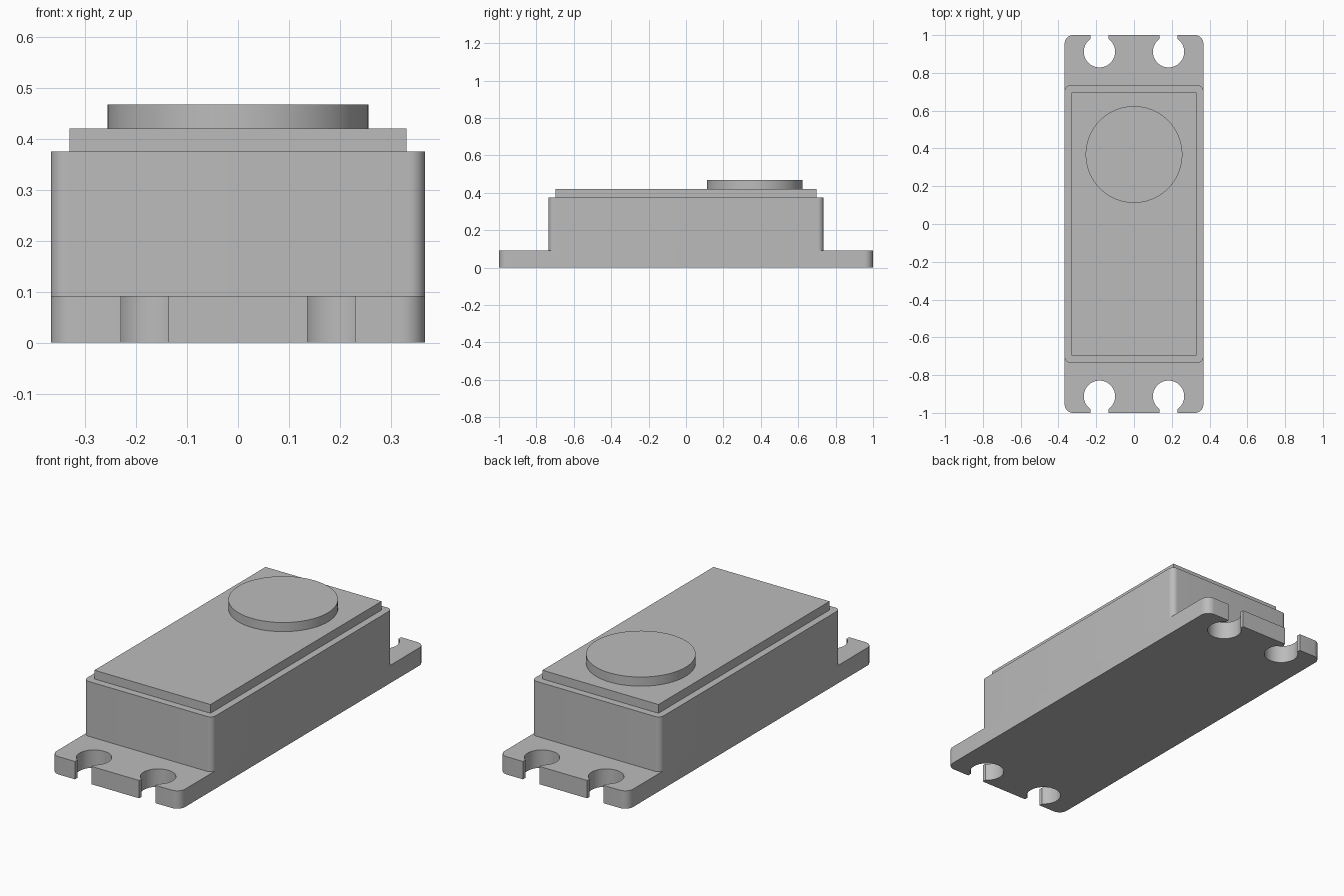
import bpy
import bmesh
from math import cos, sin, pi, asin, radians
from mathutils import Vector

cube = bpy.data.objects.get("Cube")
if cube:
    bpy.data.objects.remove(cube, do_unlink=True)

# One grey plastic for the whole housing
GREY = (0.5, 0.5, 0.5, 1)
plastic = bpy.data.materials.new("grey plastic")
plastic.use_nodes = True
plastic.diffuse_color = GREY
plastic.node_tree.nodes["Principled BSDF"].inputs["Base Color"].default_value = GREY


def arc(cx, cy, r, start, end, steps):
    """Points along an arc from start to end angle."""
    angles = [start + (end - start) * i / steps for i in range(steps + 1)]
    return [Vector((cx + r * cos(a), cy + r * sin(a))) for a in angles]


def rounded_quarter(hx, hy, r):
    """Corner arc in the +x +y quadrant, running counter-clockwise."""
    return arc(hx - r, hy - r, r, 0, pi / 2, 10)


def mirror_outline(quarter):
    """Complete a counter-clockwise outline from its +x +y quarter."""
    half = quarter + [Vector((-p.x, p.y)) for p in reversed(quarter)]
    return half + [-p for p in half]


def extrude(name, outline, z0, z1):
    """Solid prism with a flat top and smooth curved walls."""
    bm = bmesh.new()
    face = bm.faces.new([bm.verts.new((p.x, p.y, z0)) for p in outline])
    ext = bmesh.ops.extrude_face_region(bm, geom=[face], use_keep_orig=True)
    top = [g for g in ext["geom"] if isinstance(g, bmesh.types.BMVert)]
    bmesh.ops.translate(bm, verts=top, vec=(0, 0, z1 - z0))
    bmesh.ops.recalc_face_normals(bm, faces=bm.faces)
    mesh = bpy.data.meshes.new(name)
    bm.to_mesh(mesh)
    bm.free()
    mesh.materials.append(plastic)
    obj = bpy.data.objects.new(name, mesh)
    bpy.context.collection.objects.link(obj)
    bpy.ops.object.select_all(action="DESELECT")
    obj.select_set(True)
    bpy.context.view_layer.objects.active = obj
    bpy.ops.object.shade_smooth_by_angle(angle=radians(30))
    return obj


# Heights of the stacked parts
FLANGE_TOP, BODY_TOP, LID_TOP, BOSS_TOP = 0.092, 0.375, 0.42, 0.467
HALF_WIDTH = 0.367

# Mounting flange: keyhole screw slots open through both ends
slot_x, hole_y, hole_r, slot_half = 0.183, 0.912, 0.083, 0.047
gap = asin(slot_half / hole_r)
keyhole = [Vector((slot_x + slot_half, 1))]
keyhole += arc(slot_x, hole_y, hole_r, pi / 2 - gap, gap - 1.5 * pi, 40)
keyhole += [Vector((slot_x - slot_half, 1))]
flange = rounded_quarter(HALF_WIDTH, 1, 0.045) + keyhole
extrude("mounting_flange", mirror_outline(flange), 0, FLANGE_TOP)

# Main body with rounded upright corners
body = rounded_quarter(HALF_WIDTH, 0.735, 0.03)
extrude("body", mirror_outline(body), FLANGE_TOP, BODY_TOP)

# Square-cornered lid
extrude("lid", mirror_outline([Vector((0.331, 0.697))]), BODY_TOP, LID_TOP)

# Round boss towards the back
extrude("round_boss", arc(0, 0.368, 0.256, 0, 2 * pi, 96)[:-1], LID_TOP, BOSS_TOP)
